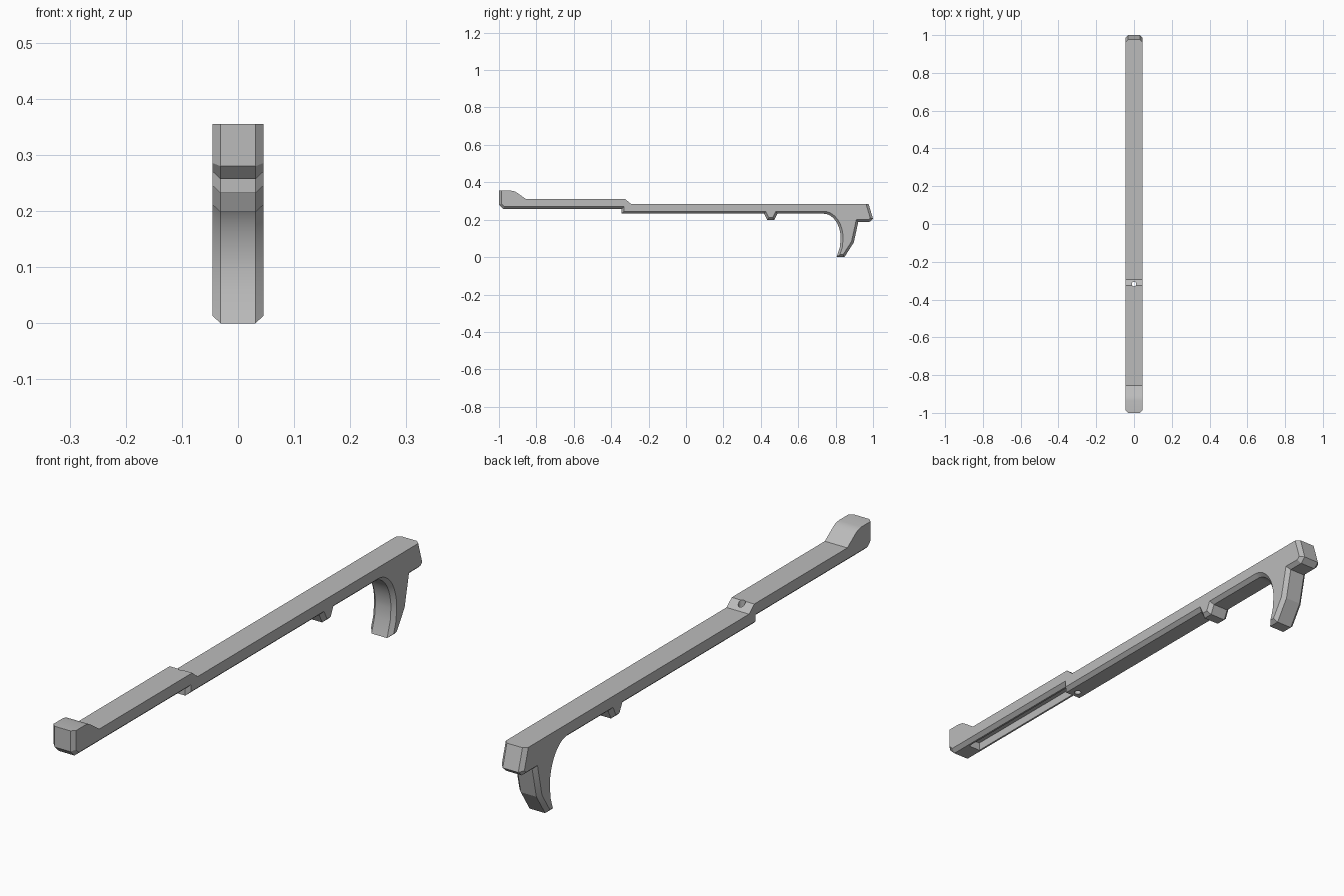
import bpy, bmesh, math
from mathutils import Vector
from mathutils.geometry import intersect_line_line_2d as _unused

cube = bpy.data.objects.get("Cube")
if cube:
    bpy.data.objects.remove(cube)

HALF_WIDTH = 0.045
CHAMFER = 0.013

grey = bpy.data.materials.new("plain grey")
grey.use_nodes = True
grey.diffuse_color = (0.5, 0.5, 0.5, 1)
grey.node_tree.nodes["Principled BSDF"].inputs["Base Color"].default_value = (0.5, 0.5, 0.5, 1)


def add_object(name, bm):
    bmesh.ops.recalc_face_normals(bm, faces=bm.faces)
    mesh = bpy.data.meshes.new(name)
    bm.to_mesh(mesh)
    bm.free()
    mesh.materials.append(grey)
    obj = bpy.data.objects.new(name, mesh)
    bpy.context.collection.objects.link(obj)
    return obj


def inset_profile(points, amount):
    """Move every edge inward except those along the top."""
    lines = []
    for i, a in enumerate(points):
        b = points[(i + 1) % len(points)]
        d = (b - a).normalized()
        is_top = d.x < -0.01 and (a.y + b.y) / 2 > 0.25
        shift = Vector((-d.y, d.x)) * (0 if is_top else amount)
        lines.append((a + shift, b + shift, d))
    result = []
    for i, (start, _, d) in enumerate(lines):
        _, end, before = lines[i - 1]
        cross = before.cross(d)
        if abs(cross) < 1e-4:
            result.append(start)
        else:
            result.append(end + before * ((start - end).cross(d) / cross))
    return result


# Side outline (y, z): underside, lug, hook, rear end, then back along the top
front_underside = [(-1, 0.28), (-0.976, 0.257), (-0.345, 0.257), (-0.345, 0.232)]
lug = [(0.418, 0.232), (0.435, 0.198), (0.472, 0.198), (0.488, 0.232)]
finger_curve = []
for i in range(15):
    t = math.radians(90 - i * 90 / 14)
    finger_curve.append((0.735 + 0.092 * math.cos(t), 0.1 + 0.132 * math.sin(t)))
hook_tip = [(0.823, 0.055), (0.805, 0), (0.847, 0), (0.897, 0.078), (0.921, 0.187)]
rear_end = [(0.98, 0.187), (1, 0.205), (0.976, 0.285)]
top = [(-0.295, 0.285), (-0.325, 0.31), (-0.855, 0.31), (-0.9, 0.342),
       (-0.915, 0.351), (-0.935, 0.355), (-1, 0.355)]
outline = [Vector(p) for p in front_underside + lug + finger_curve + hook_tip + rear_end + top]
inner = inset_profile(outline, CHAMFER)

# Bar body: four outline rings across the width, the outer two chamfered
bm = bmesh.new()
rings = []
for x, loop in ((-HALF_WIDTH, inner), (-HALF_WIDTH + 0.014, outline),
                (HALF_WIDTH - 0.014, outline), (HALF_WIDTH, inner)):
    rings.append([bm.verts.new((x, p.x, p.y)) for p in loop])
for r, s in zip(rings, rings[1:]):
    for i in range(len(r)):
        j = (i + 1) % len(r)
        bm.faces.new((r[i], r[j], s[j], s[i]))
bm.faces.new(rings[0])
bm.faces.new(rings[-1])
body = add_object("hooked_bar", bm)

# Slot cutter under the front section
bm = bmesh.new()
bmesh.ops.create_cube(bm, size=1)
bmesh.ops.scale(bm, vec=(0.048, 0.555, 0.06), verts=bm.verts)
bmesh.ops.translate(bm, vec=(0, -0.6235, 0.257), verts=bm.verts)
slot = add_object("slot_cutter", bm)

# Pin hole cutter through the ramp
bm = bmesh.new()
bmesh.ops.create_cone(bm, cap_ends=True, segments=24, radius1=0.012, radius2=0.012, depth=0.3)
bmesh.ops.translate(bm, vec=(0, -0.318, 0.28), verts=bm.verts)
hole = add_object("pin_hole_cutter", bm)

for cutter in (slot, hole):
    cutter.hide_render = True
    cutter.display_type = 'WIRE'
    mod = body.modifiers.new(cutter.name, 'BOOLEAN')
    mod.operation = 'DIFFERENCE'
    mod.solver = 'EXACT'
    mod.object = cutter

# Apply the cuts, then remove the cutters
bpy.context.view_layer.update()
for obj in bpy.context.selected_objects:
    obj.select_set(False)
bpy.context.view_layer.objects.active = body
body.select_set(True)
for mod in list(body.modifiers):
    bpy.ops.object.modifier_apply(modifier=mod.name)
for cutter in (slot, hole):
    bpy.data.objects.remove(cutter)
bpy.ops.object.shade_smooth_by_angle(angle=math.radians(20))
